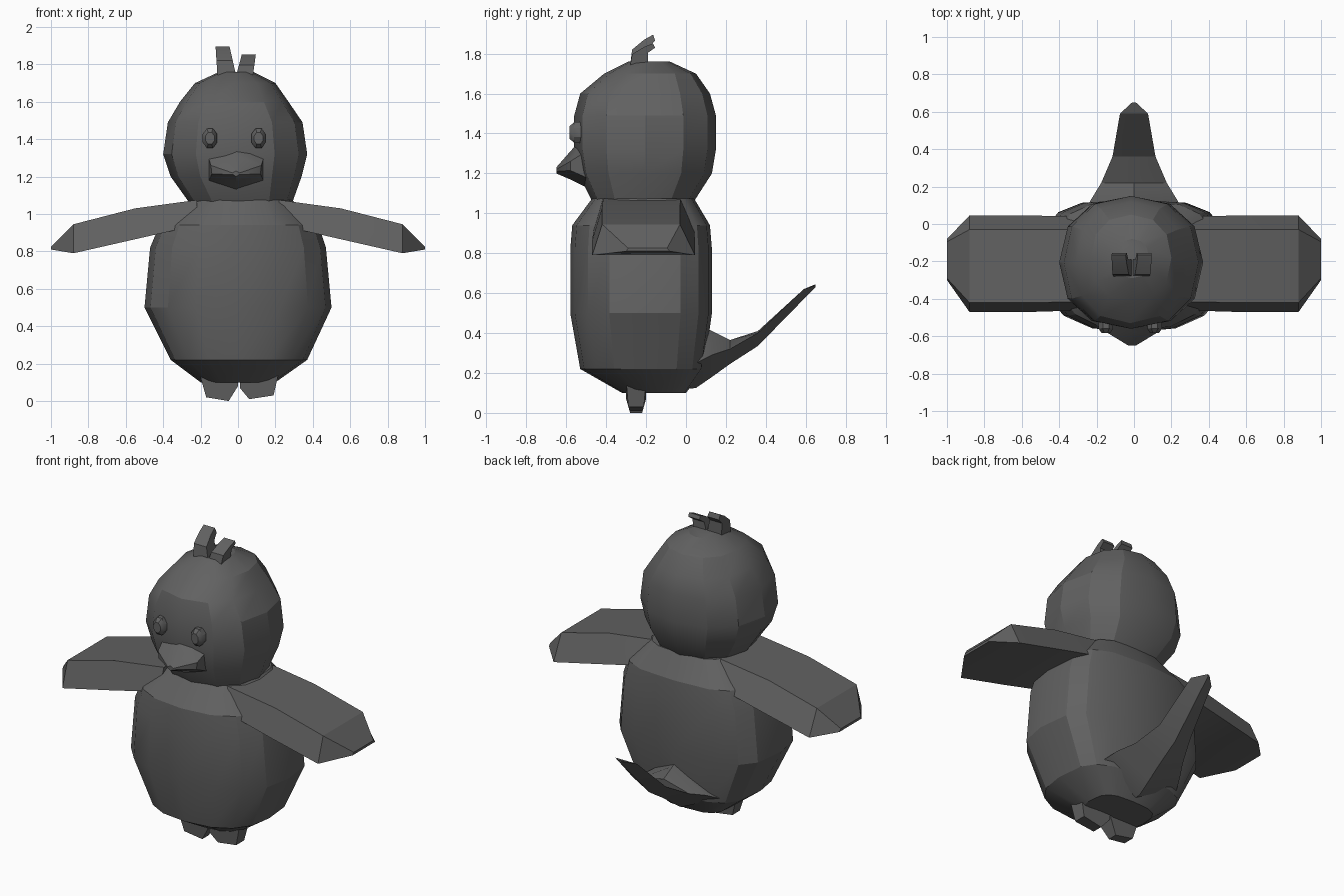
import bpy, bmesh, math

if "Cube" in bpy.data.objects:
    bpy.data.objects.remove(bpy.data.objects["Cube"])

grey = bpy.data.materials.new("dark grey")
grey.diffuse_color = (0.12, 0.12, 0.12, 1)
grey.use_nodes = True
grey.node_tree.nodes["Principled BSDF"].inputs["Base Color"].default_value = grey.diffuse_color


def make(name, verts, faces, angle=25):
    bm = bmesh.new()
    vs = [bm.verts.new(v) for v in verts]
    for f in faces:
        bm.faces.new([vs[i] for i in f])
    bmesh.ops.remove_doubles(bm, verts=bm.verts, dist=0.0005)
    bmesh.ops.recalc_face_normals(bm, faces=bm.faces)
    me = bpy.data.meshes.new(name)
    bm.to_mesh(me)
    bm.free()
    me.materials.append(grey)
    ob = bpy.data.objects.new(name, me)
    bpy.context.collection.objects.link(ob)
    bpy.ops.object.select_all(action='DESELECT')
    ob.select_set(True)
    bpy.context.view_layer.objects.active = ob
    bpy.ops.object.shade_smooth_by_angle(angle=math.radians(angle))
    return ob


def loft(name, rings, angle=25):
    """Skin a list of equal-length rings and cap both ends."""
    n = len(rings[0])
    verts = [p for r in rings for p in r]
    faces = [[k * n + i, k * n + (i + 1) % n, (k + 1) * n + (i + 1) % n, (k + 1) * n + i]
             for k in range(len(rings) - 1) for i in range(n)]
    faces += [list(range(n)), list(range((len(rings) - 1) * n, len(rings) * n))]
    return make(name, verts, faces, angle)


def oval(z, x0, x1, y0, y1, front, back, n):
    """Rounded-square ring from its limits, with separate front and back squareness."""
    pts = []
    for i in range(n):
        a = 2 * math.pi * i / n
        s, c = math.sin(a), math.cos(a)
        e = 2 / (front if c > 0 else back)
        pts.append(((x0 + x1) / 2 + math.copysign(abs(s) ** e, s) * (x1 - x0) / 2,
                    (y0 + y1) / 2 - math.copysign(abs(c) ** e, c) * (y1 - y0) / 2, z))
    return pts


# body
loft("body", [oval(*r, 2.4, 3.3, 16) for r in [
    (0.10, -0.20, 0.20, -0.32, 0.00),
    (0.22, -0.36, 0.37, -0.53, 0.09),
    (0.50, -0.50, 0.50, -0.58, 0.13),
    (0.82, -0.47, 0.47, -0.58, 0.13),
    (0.94, -0.42, 0.43, -0.57, 0.12),
    (1.075, -0.25, 0.29, -0.47, 0.04)]])

# head
loft("head", [oval(*r, 2.3, 2.25, 12) for r in [
    (1.06, -0.26, 0.29, -0.47, 0.04),
    (1.20, -0.36, 0.34, -0.54, 0.13),
    (1.32, -0.40, 0.37, -0.56, 0.15),
    (1.49, -0.375, 0.345, -0.56, 0.15),
    (1.60, -0.31, 0.27, -0.53, 0.12),
    (1.70, -0.23, 0.20, -0.41, 0.05),
    (1.76, -0.10, 0.08, -0.29, -0.08)]])

# wings: bevelled slabs drooping towards clipped tips
for side, name in ((-1, "left_wing"), (1, "right_wing")):
    rings = []
    for x, bottom, top, y0, y1, inset in [
            (0.22, 0.94, 1.075, -0.46, 0.04, 0.045),
            (0.55, 0.865, 1.03, -0.47, 0.045, 0.05),
            (0.88, 0.79, 0.945, -0.47, 0.045, 0.05),
            (1.00, 0.81, 0.825, -0.30, -0.08, 0.01)]:
        rings.append([(side * x, y0, bottom), (side * x, y1, bottom),
                      (side * x, y1 - inset * 1.5, top), (side * x, y0 + inset, top)])
    loft(name, rings)

# tail: flared at the root, tapering up to a point
loft("tail", [[(0, y, top), (w, y, edge), (0, y, low), (-w, y, edge)]
              for y, w, top, edge, low in [
                  (-0.08, 0.27, 0.46, 0.20, 0.11),
                  (0.05, 0.27, 0.45, 0.25, 0.125),
                  (0.13, 0.23, 0.41, 0.29, 0.18),
                  (0.22, 0.175, 0.365, 0.32, 0.245),
                  (0.36, 0.115, 0.41, 0.40, 0.335),
                  (0.59, 0.075, 0.62, 0.62, 0.57),
                  (0.65, 0.01, 0.645, 0.64, 0.63)]], 20)

# beak: broad bill flaring out of the face to a blunt tip
loft("beak", [[(-0.01, y, top), (w - 0.01, y, hi), (w - 0.015, y, lo),
               (-0.01, y, low), (-w - 0.005, y, lo), (-w - 0.01, y, hi)]
              for y, w, top, hi, lo, low in [
                  (-0.50, 0.15, 1.40, 1.31, 1.18, 1.13),
                  (-0.58, 0.135, 1.31, 1.26, 1.215, 1.17),
                  (-0.65, 0.02, 1.23, 1.22, 1.21, 1.20)]], 35)

# eyes: faceted ovals on the face
for x, name in ((-0.15, "left_eye"), (0.11, "right_eye")):
    loft(name, [[(x + s * 0.042 * math.cos(math.pi * (i + 0.5) / 4),
                  y, 1.405 + s * 0.057 * math.sin(math.pi * (i + 0.5) / 4)) for i in range(8)]
                for y, s in ((-0.50, 1), (-0.56, 1), (-0.583, 0.6))], 35)

# feet: short tapered blocks
for name, outline in (
        ("left_foot", [(-0.21, 0.16), (-0.17, 0.02), (-0.05, 0.0), (0.0, 0.08), (0.0, 0.16)]),
        ("right_foot", [(0.01, 0.16), (0.01, 0.07), (0.06, 0.01), (0.19, 0.03), (0.22, 0.16)])):
    rings = []
    for s in (-1, 1):
        rings.append([(x, -0.25 + s * (0.03 + 0.02 * min(1, z / 0.07)), z) for x, z in outline])
    loft(name, rings)

# head tuft: two feathers curling backwards
curl = [(-0.28, 1.74), (-0.27, 1.82), (-0.21, 1.87), (-0.165, 1.895),
        (-0.155, 1.865), (-0.19, 1.83), (-0.19, 1.74)]
for name, foot, tip, tall in (("left_tuft", (-0.11, -0.01), (-0.12, -0.045), 1.0),
                              ("right_tuft", (-0.01, 0.08), (0.02, 0.095), 0.72)):
    rings = []
    for a, b in zip(foot, tip):
        rings.append([(a + (b - a) * (z - 1.74) / 0.155, y, 1.74 + (z - 1.74) * tall)
                      for y, z in curl])
    loft(name, rings)
